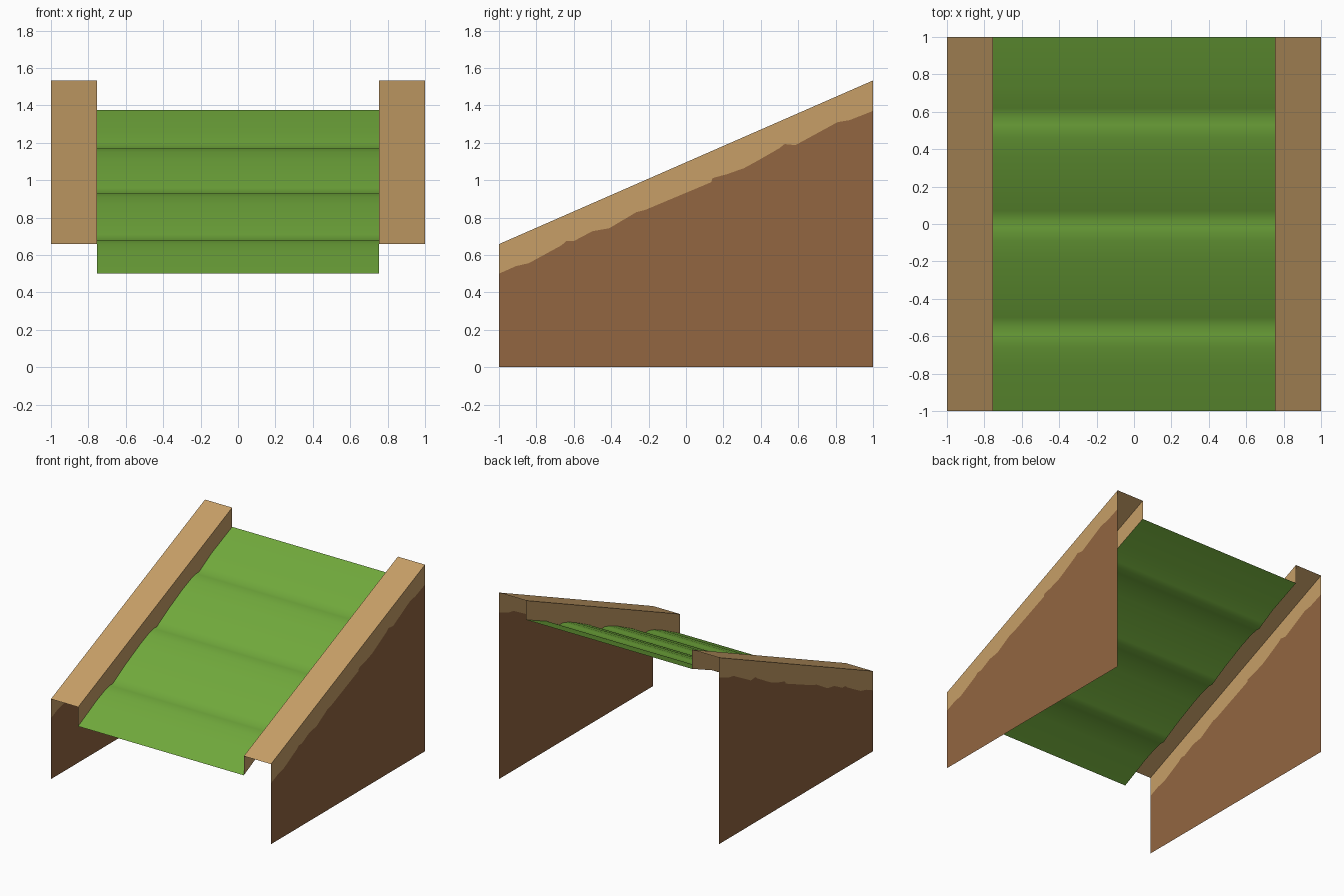
import bpy, bmesh

if "Cube" in bpy.data.objects:
    bpy.data.objects.remove(bpy.data.objects["Cube"])

INNER, OUTER = 0.753, 1.0


def slope(y):
    return 0.5 + 0.4375 * (y + 1)


def material(name, rgb):
    m = bpy.data.materials.new(name)
    m.diffuse_color = (*rgb, 1)
    m.use_nodes = True
    m.node_tree.nodes["Principled BSDF"].inputs["Base Color"].default_value = m.diffuse_color
    return m


grass_mat = material("grass green", (0.165, 0.40, 0.045))
tan_mat = material("light sand", (0.57, 0.345, 0.136))
brown_mat = material("earth brown", (0.29, 0.133, 0.052))


def strip(name, edge_a, edge_b, mat, smooth=False):
    """Sheet of quads between two edges with equal point counts."""
    bm = bmesh.new()
    a = [bm.verts.new(p) for p in edge_a]
    b = [bm.verts.new(p) for p in edge_b]
    for i in range(len(a) - 1):
        f = bm.faces.new((a[i], b[i], b[i + 1], a[i + 1]))
        f.smooth = smooth
    mesh = bpy.data.meshes.new(name)
    bm.to_mesh(mesh)
    bm.free()
    mesh.materials.append(mat)
    obj = bpy.data.objects.new(name, mesh)
    bpy.context.collection.objects.link(obj)
    return obj


# Grass profile: three soft steps along the slope, given as offsets
offsets = [(-1, 0)]
for c in (-0.56, 0.01, 0.56):
    offsets += [(c - 0.2, 0.014), (c - 0.1, 0.011), (c - 0.03, 0.0),
                (c + 0.01, -0.019), (c + 0.06, -0.011), (c + 0.17, 0.003)]
offsets += [(1, 0)]
grass = [(y, slope(y) + d) for y, d in offsets]

# Ragged border between earth and sand on the outer walls
ragged = [(-1, .5), (-.91, .54), (-.84, .556), (-.665, .652), (-.64, .674),
          (-.6, .674), (-.5, .727), (-.41, .743), (-.265, .829), (-.22, .84),
          (.135, .989), (.142, 1.011), (.22, 1.032), (.31, 1.064),
          (.38, 1.102), (.5, 1.171), (.527, 1.193), (.585, 1.187),
          (.81, 1.31), (.875, 1.321), (1, 1.37)]


def line(x, pts):
    return [(x, y, z) for y, z in pts]


def curb_top(pts):
    return [(y, slope(y) + 0.158) for y, _ in pts]


# Grass slope
strip("grass_slope", line(-INNER, grass), line(INNER, grass), grass_mat, True)

# Walls and curbs on both sides
for side, s in (("left", -1), ("right", 1)):
    def pair(name, a, b, mat):
        # swap the edges on the left so normals stay mirrored
        strip(f"{side}_{name}", *((a, b) if s > 0 else (b, a)), mat)

    ground = [(y, 0) for y, _ in ragged]
    ends = [(-1, 0), (1, 0)]
    pair("earth_wall", line(s * OUTER, ragged), line(s * OUTER, ground), brown_mat)
    pair("curb_outer", line(s * OUTER, curb_top(ragged)), line(s * OUTER, ragged), tan_mat)
    pair("curb_top", line(s * INNER, curb_top(ends)), line(s * OUTER, curb_top(ends)), tan_mat)
    pair("curb_inner", line(s * INNER, grass), line(s * INNER, curb_top(grass)), tan_mat)
